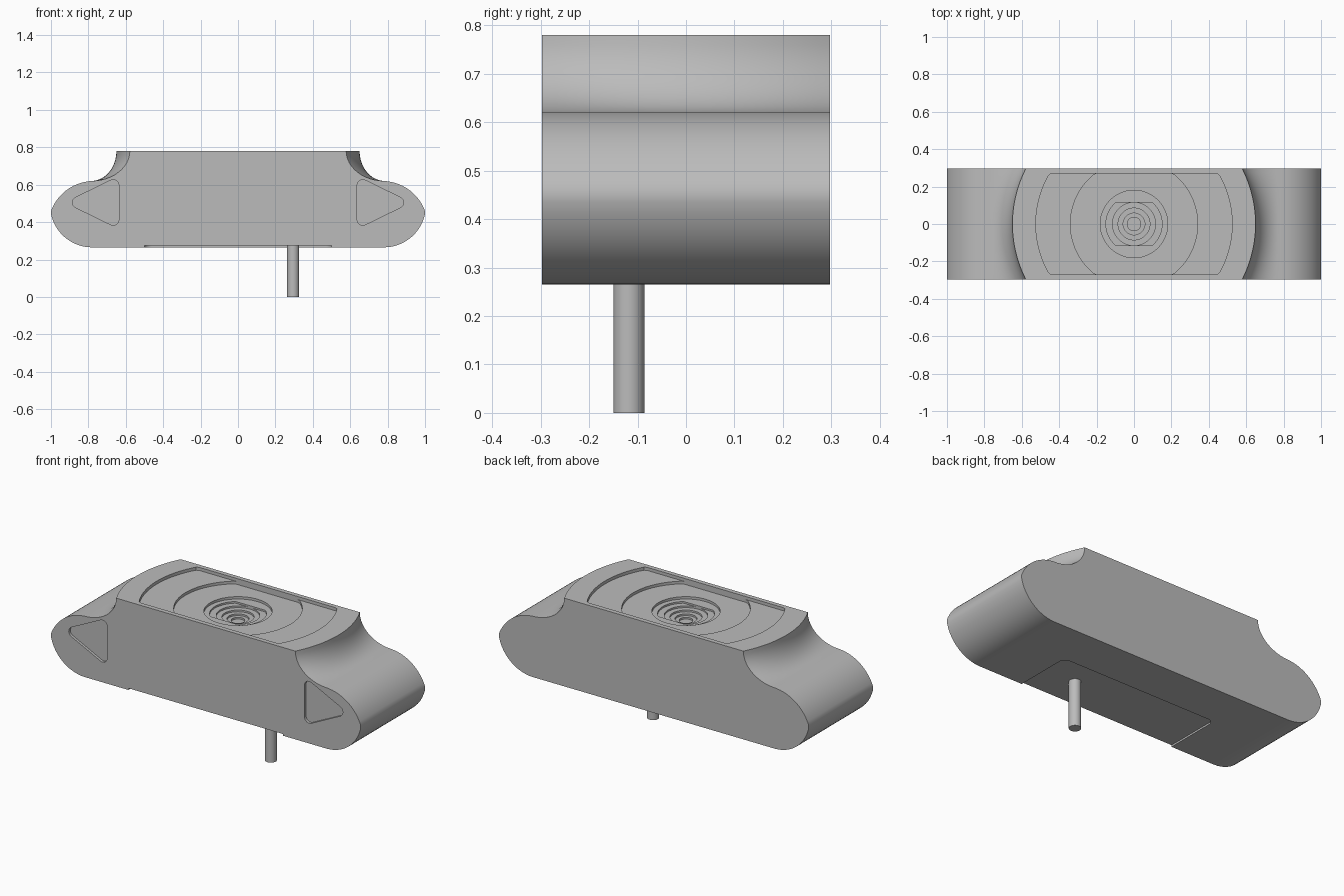
import bpy, bmesh
from math import sin, cos, pi, radians, sqrt, atan2

if "Cube" in bpy.data.objects:
    bpy.data.objects.remove(bpy.data.objects["Cube"])

GREY = (0.5, 0.5, 0.5, 1)
mat = bpy.data.materials.new("plain grey")
mat.use_nodes = True
mat.diffuse_color = GREY
mat.node_tree.nodes["Principled BSDF"].inputs["Base Color"].default_value = GREY

HALF_Y, TOP, BASE = 0.297, 0.78, 0.265


def loft(name, rings):
    """Skin a closed solid through rings with equal point counts."""
    bm = bmesh.new()
    rows = [[bm.verts.new(p) for p in ring] for ring in rings]
    n = len(rows[0])
    for a, b in zip(rows, rows[1:]):
        for i in range(n):
            j = (i + 1) % n
            bm.faces.new((a[i], a[j], b[j], b[i]))
    bm.faces.new(rows[0][::-1])
    bm.faces.new(rows[-1])
    bmesh.ops.recalc_face_normals(bm, faces=bm.faces)
    mesh = bpy.data.meshes.new(name)
    bm.to_mesh(mesh)
    bm.free()
    mesh.materials.append(mat)
    obj = bpy.data.objects.new(name, mesh)
    bpy.context.collection.objects.link(obj)
    return obj


def arc(cx, cz, rx, rz, start, end, steps):
    angles = [radians(start + (end - start) * i / steps) for i in range(steps + 1)]
    return [(cx + rx * cos(a), cz + rz * sin(a)) for a in angles]


def prism(name, outline, low, high, axis="z"):
    if axis == "z":
        return loft(name, [[(u, v, h) for u, v in outline] for h in (low, high)])
    return loft(name, [[(u, h, v) for u, v in outline] for h in (low, high)])


def rounded(centres, r):
    """Counter-clockwise polygon with rounded corners."""
    pts, n = [], len(centres)
    for i, (x, y) in enumerate(centres):
        px, py = centres[i - 1]
        nx, ny = centres[(i + 1) % n]
        a = atan2(y - py, x - px) - pi / 2
        b = atan2(ny - y, nx - x) - pi / 2
        turn = (b - a) % (2 * pi)
        pts += [(x + r * cos(a + turn * k / 8), y + r * sin(a + turn * k / 8)) for k in range(9)]
    return pts


def disc(r, limit=1.0, cx=0, cy=0):
    """Circle, optionally flattened at front and back."""
    return [(cx + x, cy + max(-limit, min(limit, y))) for x, y in arc(0, 0, r, r, 0, 357, 119)]


def cut(target, cutter):
    cutter.hide_render = True
    mod = target.modifiers.new("cut", "BOOLEAN")
    mod.operation, mod.solver, mod.object = "DIFFERENCE", "EXACT", cutter
    bpy.context.view_layer.objects.active = target
    bpy.ops.object.modifier_apply(modifier=mod.name)
    bpy.data.objects.remove(cutter)


def section(y):
    """Body outline at depth y: curved shoulder, then bulging end."""
    edge = sqrt(0.65 ** 2 - y * y)
    half = arc(0.785, TOP, 0.785 - edge, TOP - 0.62, 180, 270, 12)
    half += arc(0.77, 0.375, 0.245, 0.245, 84, 20, 12)
    half += arc(0.78, 0.49, 0.225, 0.225, -14, -90, 12)
    ring = half + [(-x, z) for x, z in reversed(half)]
    return [(x, y, z) for x, z in ring]


body = loft("body", [section(HALF_Y * (i / 12 - 1)) for i in range(25)])

# Stepped dish in the top: radius, flat limit, depth
steps = [(0.525, 0.27, 0.018), (0.34, 0.27, 0.034), (0.18, 1, 0.048),
         (0.15, 0.115, 0.058), (0.115, 1, 0.068), (0.085, 1, 0.078),
         (0.058, 1, 0.088), (0.036, 1, 0.098)]
for r, limit, depth in steps:
    cut(body, prism("dish_cutter", disc(r, limit), TOP - depth, TOP + 0.1))

# Arrow recesses on the front
corners = [(0.667, 0.413), (0.855, 0.505), (0.667, 0.597)]
for side in (1, -1):
    pts = [(side * x, z) for x, z in rounded(corners, 0.03)]
    cut(body, prism("arrow_cutter", pts, -0.4, -HALF_Y + 0.015, "y"))

# Shallow pocket underneath, open at the front
pocket = rounded([(-0.46, -0.45), (0.46, -0.45), (0.46, 0.0), (-0.46, 0.0)], 0.04)
cut(body, prism("pocket_cutter", pocket, 0.2, BASE + 0.01))

# Pin below the pocket
pin = prism("pin", disc(0.032, cx=0.295, cy=-0.118), 0, BASE + 0.03)

for obj in (body, pin):
    bpy.ops.object.select_all(action="DESELECT")
    obj.select_set(True)
    bpy.context.view_layer.objects.active = obj
    bpy.ops.object.shade_smooth_by_angle(angle=radians(30))
